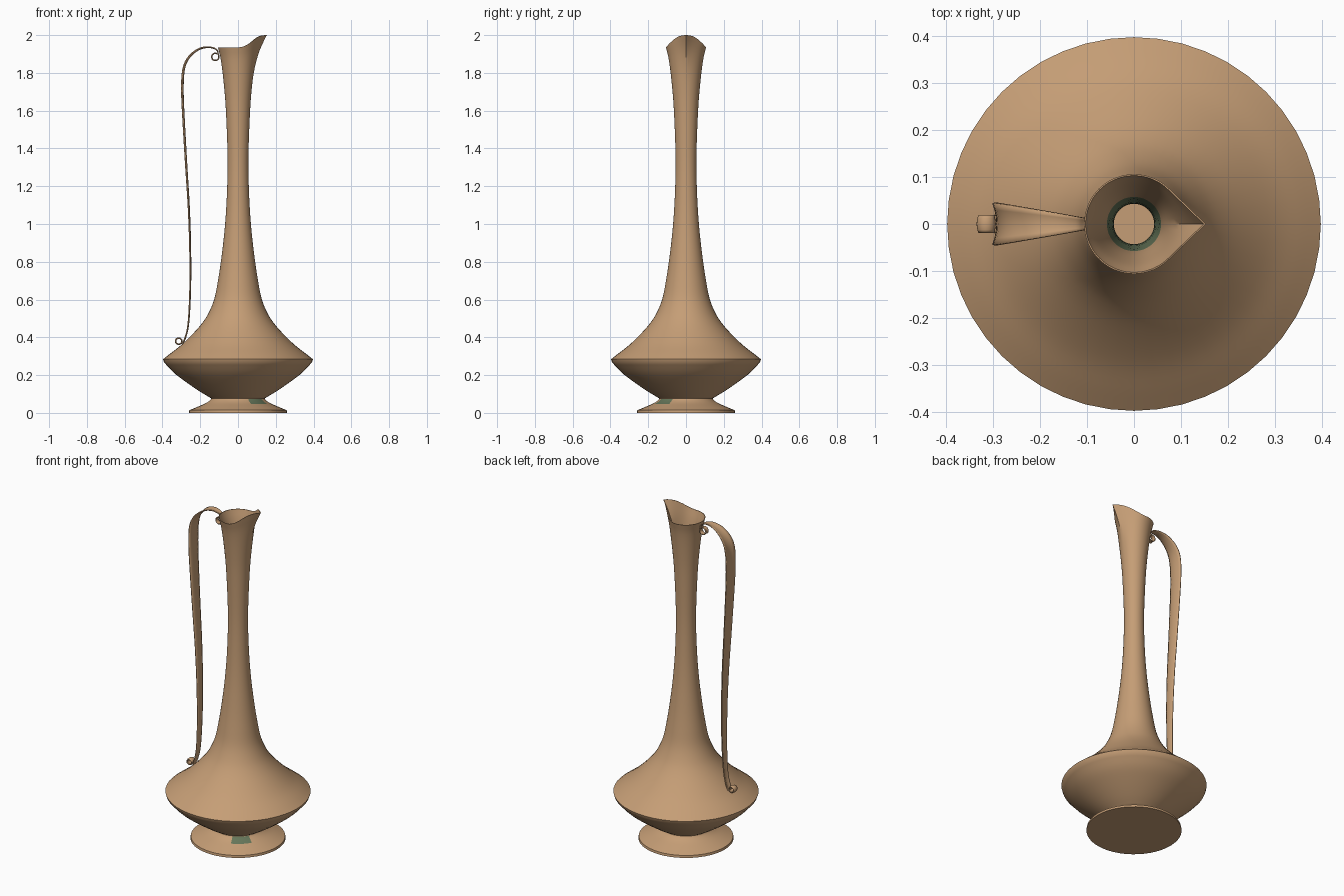
import bpy
import bmesh
from math import atan2, cos, sin, pi, radians
from mathutils import Vector

cube = bpy.data.objects.get("Cube")
if cube:
    bpy.data.objects.remove(cube)


def material(name, colour):
    mat = bpy.data.materials.new(name)
    mat.use_nodes = True
    mat.diffuse_color = (*colour, 1)
    mat.node_tree.nodes["Principled BSDF"].inputs["Base Color"].default_value = (*colour, 1)
    return mat


copper = material("copper tan", (0.56, 0.34, 0.18))
patina = material("patina green", (0.13, 0.18, 0.10))


def spline(points, steps=4):
    """Smooth curve through the given 2D points."""
    pts = [Vector(p) for p in points]
    pts = [2 * pts[0] - pts[1]] + pts + [2 * pts[-1] - pts[-2]]
    curve = []
    for a, b, c, d in zip(pts, pts[1:], pts[2:], pts[3:]):
        for i in range(steps):
            t = i / steps
            curve.append(0.5 * (2 * b + (c - a) * t + (2 * a - 5 * b + 4 * c - d) * t * t
                                + (3 * b - a - 3 * c + d) * t ** 3))
    return curve + [pts[-2]]


def finish(name, bm):
    bmesh.ops.recalc_face_normals(bm, faces=bm.faces)
    mesh = bpy.data.meshes.new(name)
    bm.to_mesh(mesh)
    bm.free()
    obj = bpy.data.objects.new(name, mesh)
    bpy.context.collection.objects.link(obj)
    mesh.materials.append(copper)
    mesh.materials.append(patina)
    bpy.ops.object.select_all(action="DESELECT")
    obj.select_set(True)
    bpy.context.view_layer.objects.active = obj
    bpy.ops.object.shade_smooth_by_angle(angle=radians(32))
    return obj


def plain(r, z, a):
    return r * cos(a), r * sin(a), z


def spouted(r, z, a):
    """Pull the upper neck into a pointed, rising lip on the +x side."""
    w = max(0, (z - 1.7) / 0.235) ** 3
    a = atan2(sin(a), cos(a))
    tangent = radians(46)
    if abs(a) < tangent:
        r *= 1 + w * (1 / cos(tangent - abs(a)) - 1)
    return r * cos(a), r * sin(a), z + 0.065 * w * max(0, cos(a)) ** 2


def lathe(profile, place, segments=48):
    """Revolve a profile that starts and ends on the axis."""
    bm = bmesh.new()
    rings = []
    for r, z in profile:
        if r < 0.001:
            rings.append([bm.verts.new((0, 0, z))] * segments)
        else:
            rings.append([bm.verts.new(place(r, z, 2 * pi * i / segments))
                          for i in range(segments)])
    for low, high in zip(rings, rings[1:]):
        for i in range(segments):
            j = (i + 1) % segments
            corners = list(dict.fromkeys((low[i], low[j], high[j], high[i])))
            if len(corners) > 2:
                bm.faces.new(corners)
    return bm


# Foot: flared disc with a small patina patch
foot_curve = spline([(0.258, 0.014), (0.215, 0.032), (0.17, 0.052), (0.145, 0.07), (0.14, 0.082)])
bm = lathe([(0, 0), (0.26, 0), *foot_curve, (0, 0.082)], plain)
for face in bm.faces:
    c = face.calc_center_median()
    if 0.048 < c.z < 0.074 and -69 < atan2(c.y, c.x) * 180 / pi < -31:
        face.material_index = 1
finish("foot", bm)

# Vessel: belly, neck and pouring lip with a hollow inside
belly = spline([(0.14, 0.076), (0.2, 0.112), (0.275, 0.163), (0.34, 0.213), (0.392, 0.268)])
neck = spline([(0.397, 0.284), (0.36, 0.313), (0.30, 0.36), (0.24, 0.418), (0.19, 0.475),
               (0.155, 0.53), (0.125, 0.605), (0.106, 0.7), (0.088, 0.82), (0.07, 0.98),
               (0.059, 1.15), (0.055, 1.35), (0.064, 1.6), (0.076, 1.75), (0.091, 1.87),
               (0.106, 1.935)])
inside = [(r - 0.003 - 0.009 * min(1, (1.935 - z) * 5), z) for r, z in reversed(neck)]
bm = lathe([(0, 0.076), *belly, *neck, *inside, (0.12, 0.1), (0, 0.1)], spouted)
bm.normal_update()
bmesh.ops.recalc_face_normals(bm, faces=bm.faces)
for face in bm.faces:
    c = face.calc_center_median()
    if 1.1 < c.z < 1.68 and face.normal.x * c.x + face.normal.y * c.y < 0:
        face.material_index = 1
finish("vessel", bm)


# Handle: bowed strap with a curl at each end
def curl(cx, cz, start, turn):
    return [Vector((cx + 0.018 * cos(radians(start + turn * i / 20)),
                    cz + 0.018 * sin(radians(start + turn * i / 20)))) for i in range(21)]


strap = spline([(-0.108, 1.914), (-0.125, 1.928), (-0.165, 1.934), (-0.215, 1.918),
                (-0.262, 1.873), (-0.285, 1.81), (-0.29, 1.7), (-0.284, 1.55),
                (-0.27, 1.3), (-0.258, 1.1), (-0.251, 0.9), (-0.25, 0.7),
                (-0.255, 0.55), (-0.264, 0.45), (-0.28, 0.39), (-0.291, 0.37)])
path = curl(-0.12, 1.885, -300, 340) + strap + curl(-0.314, 0.38, -45, -340)


def half_width(i):
    x, z = path[i]
    if i <= 21:
        return 0.013
    if i >= 21 + len(strap):
        return 0.018
    if z > 1.75:
        return 0.013 + 0.032 * min(1, (-0.108 - x) / 0.177)
    return 0.018 + 0.027 * (z - 0.36) / 1.4


bm = bmesh.new()
rows = []
for i, p in enumerate(path):
    along = (path[min(i + 1, len(path) - 1)] - path[max(i - 1, 0)]).normalized()
    out = Vector((along.y, -along.x))
    w = half_width(i)
    row = []
    for k in range(-3, 4):
        s = k / 3
        q = p + out * (0.2 * w * s * s)
        row.append(bm.verts.new((q.x, w * s, q.y)))
    rows.append(row)
for a, b in zip(rows, rows[1:]):
    for k in range(6):
        bm.faces.new((a[k], a[k + 1], b[k + 1], b[k]))
handle = finish("handle", bm)
solid = handle.modifiers.new("thickness", "SOLIDIFY")
solid.thickness = 0.005
solid.offset = 0
